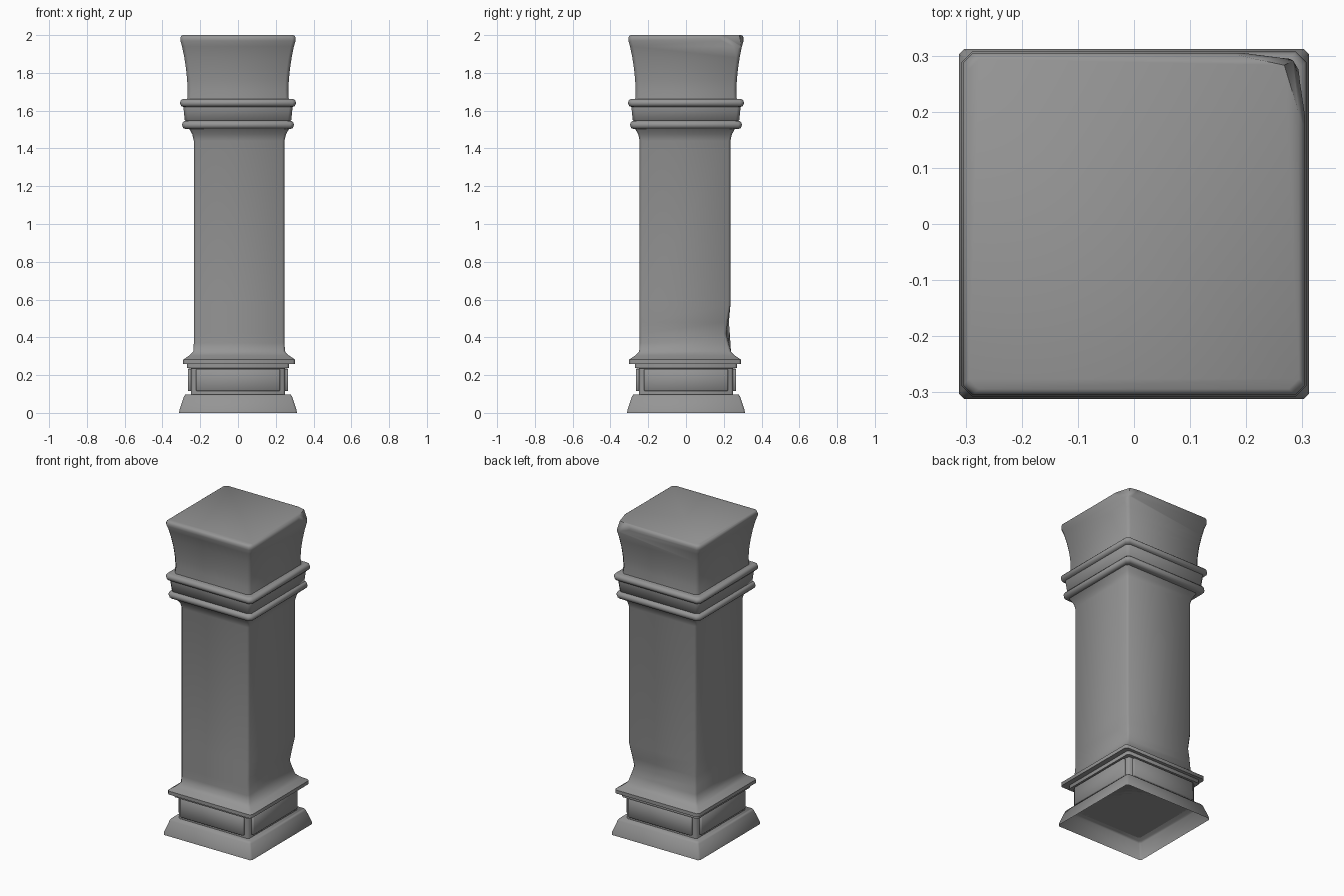
import bpy, bmesh, math
from mathutils import Vector

if "Cube" in bpy.data.objects:
    bpy.data.objects.remove(bpy.data.objects["Cube"])

stone = bpy.data.materials.new("grey stone")
stone.use_nodes = True
GREY = (0.3, 0.3, 0.3, 1)
stone.diffuse_color = GREY
stone.node_tree.nodes["Principled BSDF"].inputs["Base Color"].default_value = GREY


def finish(name, bm):
    mesh = bpy.data.meshes.new(name)
    bm.to_mesh(mesh)
    bm.free()
    mesh.materials.append(stone)
    obj = bpy.data.objects.new(name, mesh)
    bpy.context.collection.objects.link(obj)
    bpy.ops.object.select_all(action='DESELECT')
    obj.select_set(True)
    bpy.context.view_layer.objects.active = obj
    bpy.ops.object.shade_smooth_by_angle(angle=math.radians(50))
    return obj


def loft(profile, chamfer, shift=(0, 0), bottom=True):
    """Square rings with cut corners, joined upwards along (half width, z)."""
    bm = bmesh.new()
    rings = []
    for h, z in profile:
        ring = []
        for sx, sy in ((1, -1), (1, 1), (-1, 1), (-1, -1)):
            ends = [(sx * (h - chamfer), sy * h), (sx * h, sy * (h - chamfer))]
            if sx * sy > 0:
                ends.reverse()
            ring += [bm.verts.new((x + shift[0], y + shift[1], z)) for x, y in ends]
        rings.append(ring)
    for a, b in zip(rings, rings[1:]):
        for i in range(8):
            j = (i + 1) % 8
            bm.faces.new((a[i], a[j], b[j], b[i]))
    if bottom:
        bm.faces.new(rings[0][::-1])
    bm.faces.new(rings[-1])
    return bm, rings


def bead(half, low, high, bulge):
    """Half-round moulding points."""
    mid, r = (low + high) / 2, (high - low) / 2
    angles = [math.radians(a) for a in (-90, -60, -30, 0, 30, 60, 90)]
    return [(half - bulge + bulge * math.cos(a), mid + r * math.sin(a)) for a in angles]


# Plinth, hollow underneath
bm, _ = loft([(0.312, 0), (0.31, 0.015), (0.286, 0.088), (0.278, 0.098)], 0.01, bottom=False)
finish("plinth", bm)

# Panelled block with a step under the shaft moulding
bm, _ = loft([(0.25, 0.098), (0.25, 0.235), (0.27, 0.237), (0.27, 0.262)], 0.012)
finish("panel_block", bm)

# One raised panel on each side of the block
for side, turn in (("front", 0), ("left", 1), ("back", 2), ("right", 3)):
    bm = bmesh.new()
    bmesh.ops.create_cube(bm, size=1)
    for v in bm.verts:
        v.co = Vector((v.co.x * 0.444, v.co.y * 0.03 - 0.251, v.co.z * 0.118 + 0.174))
    bmesh.ops.bevel(bm, geom=bm.edges[:], offset=0.004, segments=1, affect='EDGES')
    panel = finish(side + "_panel", bm)
    panel.rotation_euler.z = turn * math.pi / 2

# Shaft with flared ends and worn rear corners
bm, rings = loft([(0.296, 0.26), (0.296, 0.282), (0.262, 0.305), (0.243, 0.325), (0.24, 0.37),
                  (0.24, 0.42), (0.24, 0.48), (0.24, 0.57), (0.24, 1.44),
                  (0.248, 1.475), (0.265, 1.505)], 0.012, (0.006, -0.005))
for ring, left_wear, right_wear in ((4, 0.01, 0), (5, 0.022, 0.003), (6, 0.014, 0.008)):
    for v in rings[ring]:
        if v.co.y > 0.2 and v.co.x > 0.2:
            v.co += Vector((-left_wear, -left_wear, 0))
        elif v.co.y > 0.2 and v.co.x < -0.2:
            v.co += Vector((right_wear, -right_wear, 0))
finish("shaft", bm)

# Collar: two beads and the band between them
collar = bead(0.296, 1.503, 1.547, 0.018) + [(0.282, 1.55), (0.289, 1.617)]
bm, _ = loft(collar + bead(0.307, 1.62, 1.662, 0.018), 0.018)
finish("collar", bm)

# Flared capital with a chipped rear left corner
bm, _ = loft([(0.269, 1.655), (0.267, 1.71), (0.269, 1.76), (0.275, 1.82), (0.284, 1.88),
              (0.296, 1.94), (0.305, 1.97), (0.305, 1.985), (0.301, 1.995), (0.294, 2.0)], 0.018)
tip, low = Vector((0.268, 0.283, 2)), Vector((0.3, 0.3, 1.88))
for end in (Vector((0.15, 0.308, 2)), Vector((0.308, 0.15, 2))):
    normal = (end - tip).cross(low - tip)
    if normal.x + normal.y < 0:
        normal.negate()
    cut = bmesh.ops.bisect_plane(bm, geom=bm.verts[:] + bm.edges[:] + bm.faces[:],
                                 plane_co=tip, plane_no=normal, clear_outer=True)
    rim = [e for e in cut["geom_cut"] if isinstance(e, bmesh.types.BMEdge)]
    bmesh.ops.holes_fill(bm, edges=rim, sides=0)
bmesh.ops.recalc_face_normals(bm, faces=bm.faces[:])
finish("capital", bm)
